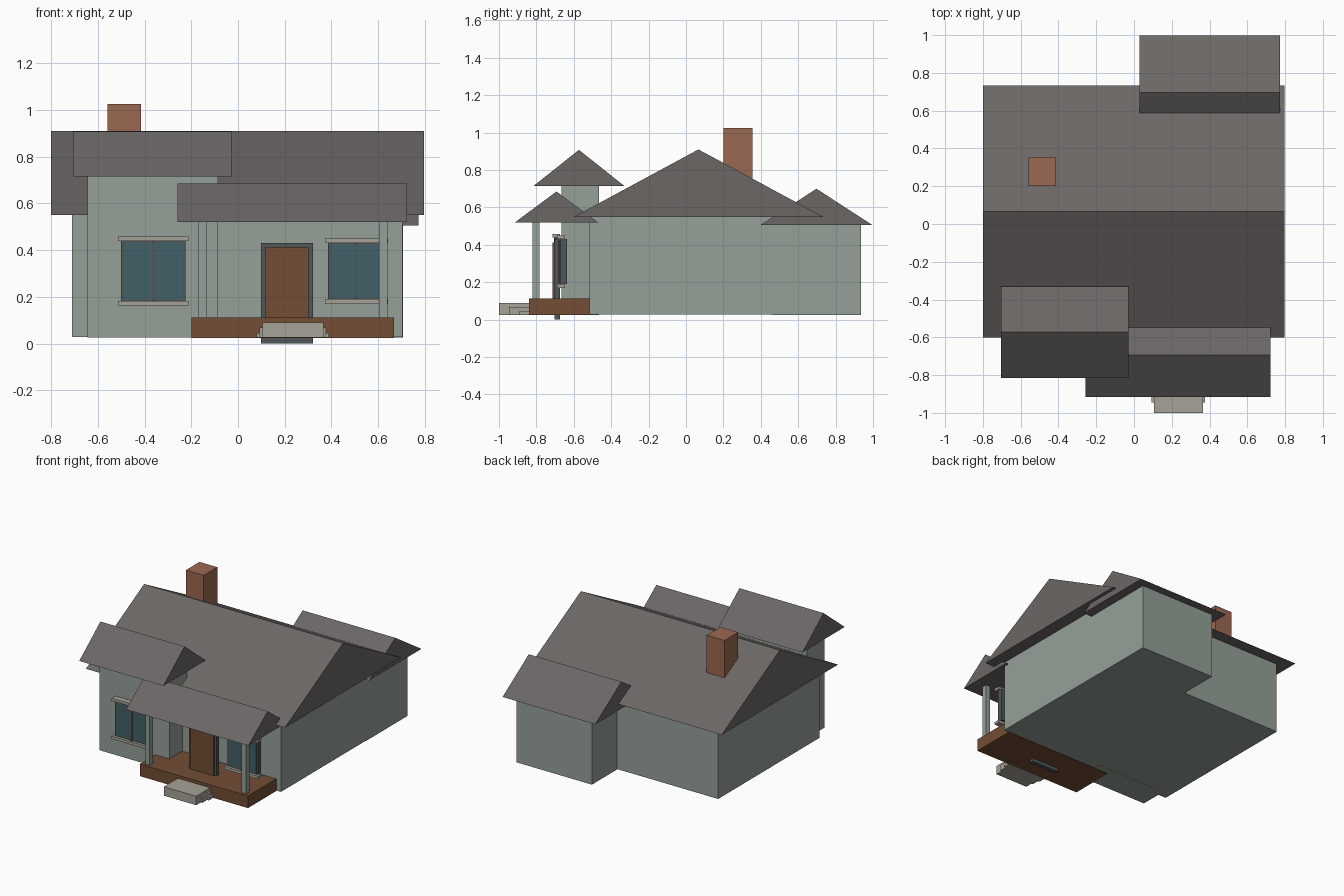
import bpy

if "Cube" in bpy.data.objects:
    bpy.data.objects.remove(bpy.data.objects["Cube"])


def material(name, rgb):
    m = bpy.data.materials.new(name)
    m.diffuse_color = (*rgb, 1)
    m.use_nodes = True
    m.node_tree.nodes["Principled BSDF"].inputs["Base Color"].default_value = m.diffuse_color
    return m


WALL = material("sage_wall", (0.30, 0.35, 0.31))
ROOF = material("roof_shingle", (0.145, 0.135, 0.13))
WOOD = material("brown_wood", (0.17, 0.075, 0.035))
BRICK = material("brick", (0.33, 0.14, 0.085))
STONE = material("stone", (0.38, 0.36, 0.31))
GLASS = material("dark_glass", (0.055, 0.12, 0.14))
FRAME = material("dark_frame", (0.08, 0.095, 0.10))


def mesh_object(name, verts, faces, mat):
    me = bpy.data.meshes.new(name)
    me.from_pydata(verts, [], faces)
    me.materials.append(mat)
    ob = bpy.data.objects.new(name, me)
    bpy.context.collection.objects.link(ob)
    return ob


def box(name, x, y, z, mat):
    """Box from (min, max) ranges."""
    verts = [(a, b, c) for a in x for b in y for c in z]
    faces = [(0, 1, 3, 2), (4, 6, 7, 5), (0, 4, 5, 1),
             (2, 3, 7, 6), (0, 2, 6, 4), (1, 5, 7, 3)]
    return mesh_object(name, verts, faces, mat)


def gable_roof(name, x, y, z):
    """Solid triangular prism with its ridge along x."""
    mid = (y[0] + y[1]) / 2
    verts = [(a, b, c) for a in x for b, c in ((y[0], z[0]), (y[1], z[0]), (mid, z[1]))]
    faces = [(0, 2, 1), (3, 4, 5), (0, 1, 4, 3), (1, 2, 5, 4), (2, 0, 3, 5)]
    return mesh_object(name, verts, faces, ROOF)


def window(name, cx, half, z, front):
    """Backing frame, two panes, mullion, lintel and sill."""
    z0, z1 = z
    box(name + "_frame", (cx - half, cx + half), (front, front + 0.035), z, FRAME)
    for side, s in (("left", -1), ("right", 1)):
        xs = sorted((cx + s * 0.007, cx + s * (half - 0.013)))
        box(f"{name}_{side}_pane", xs, (front - 0.006, front + 0.01),
            (z0 + 0.006, z1 - 0.006), GLASS)
    box(name + "_mullion", (cx - 0.007, cx + 0.007), (front - 0.012, front + 0.01), z, FRAME)
    for part, zs in (("lintel", (z1, z1 + 0.02)), ("sill", (z0 - 0.02, z0))):
        box(f"{name}_{part}", (cx - half - 0.013, cx + half + 0.013),
            (front - 0.02, front + 0.022), zs, STONE)


# Walls
box("main_body", (-0.71, 0.705), (-0.515, 0.645), (0.027, 0.55), WALL)
box("rear_wing", (0.10, 0.706), (0.46, 0.935), (0.025, 0.505), WALL)
box("front_bay", (-0.645, -0.085), (-0.665, -0.465), (0.026, 0.715), WALL)

# Roofs
gable_roof("main_roof", (-0.80, 0.797), (-0.60, 0.733), (0.55, 0.91))
gable_roof("rear_wing_roof", (0.03, 0.773), (0.397, 0.998), (0.505, 0.70))
gable_roof("bay_roof", (-0.703, -0.028), (-0.815, -0.33), (0.715, 0.908))
gable_roof("porch_roof", (-0.258, 0.723), (-0.915, -0.47), (0.52, 0.685))

# Chimney
box("chimney", (-0.558, -0.415), (0.20, 0.355), (0.60, 1.025), BRICK)

# Porch deck, posts and steps
box("porch_deck", (-0.20, 0.668), (-0.84, -0.513), (0.024, 0.112), WOOD)
for side, s in (("left", -1), ("right", 1)):
    px = 0.235 + s * 0.387
    box(f"porch_post_{side}", (px - 0.018, px + 0.018), (-0.82, -0.784), (0.112, 0.52), WALL)
for i, (half, front, top) in enumerate(((0.155, -0.892, 0.045),
                                        (0.142, -0.946, 0.068),
                                        (0.13, -1.0, 0.09))):
    box(f"step_{i + 1}", (0.235 - half, 0.235 + half), (front, -0.84), (0.025, top), STONE)

# Front door
box("door_frame", (0.098, 0.32), (-0.703, -0.675), (0.0, 0.43), FRAME)
box("door_leaf", (0.115, 0.302), (-0.714, -0.70), (0.10, 0.412), WOOD)

# Windows
window("bay_window", -0.362, 0.138, (0.182, 0.438), -0.695)
window("porch_window", 0.507, 0.122, (0.19, 0.43), -0.67)
